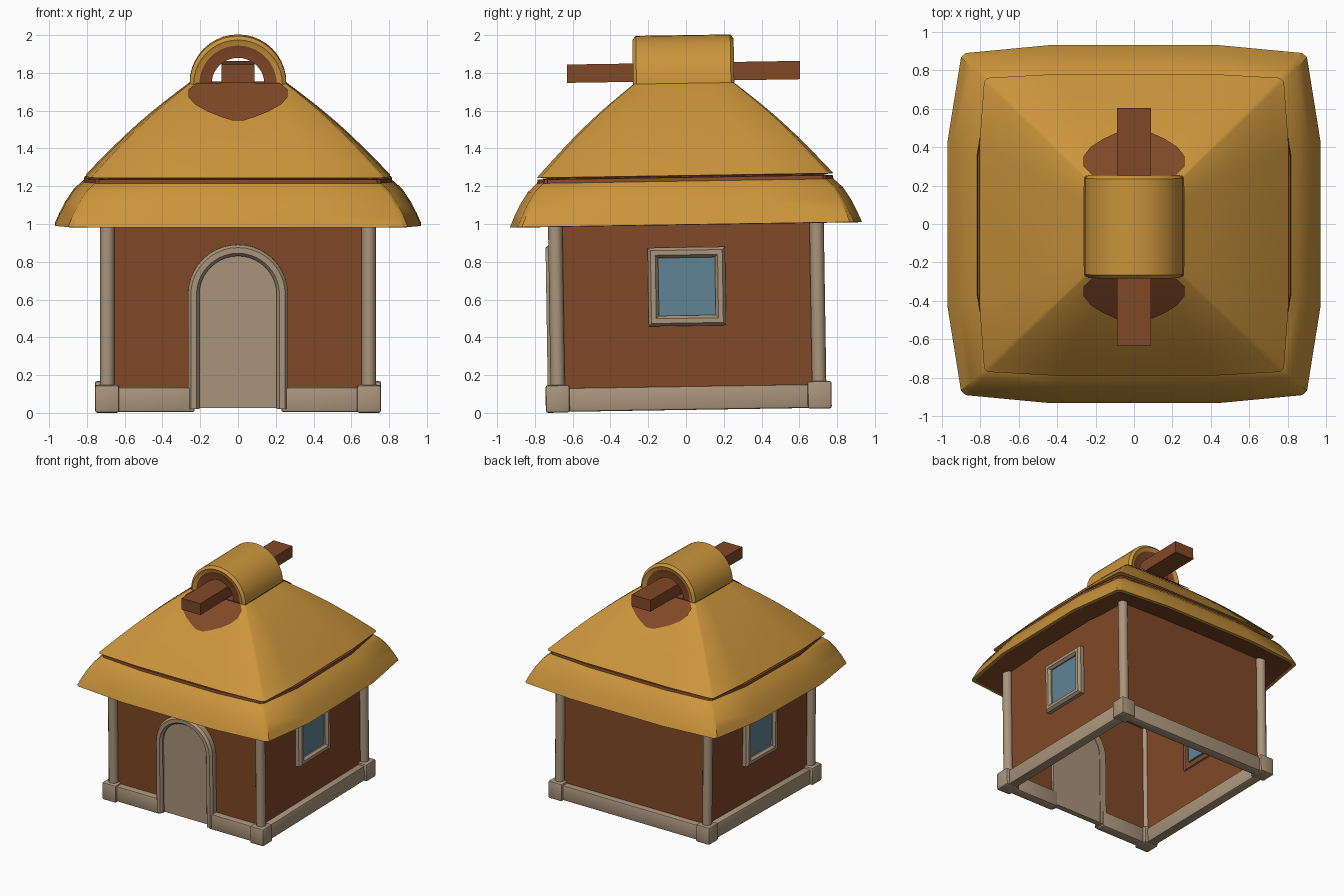
import bpy, bmesh, math
from mathutils import Matrix, Vector

if "Cube" in bpy.data.objects:
    bpy.data.objects.remove(bpy.data.objects["Cube"])


def material(name, rgb):
    m = bpy.data.materials.new(name)
    m.diffuse_color = (*rgb, 1)
    m.use_nodes = True
    m.node_tree.nodes["Principled BSDF"].inputs["Base Color"].default_value = m.diffuse_color
    return m


GOLD = material("thatch gold", (0.60, 0.30, 0.045))
BROWN = material("clay brown", (0.22, 0.065, 0.02))
TAN = material("pale wood", (0.40, 0.30, 0.20))
BLUE = material("window blue", (0.12, 0.23, 0.30))

# The whole hut leans very slightly forward
LEAN = Matrix.Translation((0, 0.015, 0.012)) @ Matrix.Rotation(0.0157, 4, 'X')


def finish(name, bm, mats):
    bmesh.ops.recalc_face_normals(bm, faces=bm.faces[:])
    bm.transform(LEAN)
    me = bpy.data.meshes.new(name)
    bm.to_mesh(me)
    bm.free()
    for m in mats:
        me.materials.append(m)
    ob = bpy.data.objects.new(name, me)
    bpy.context.collection.objects.link(ob)
    return ob


def loft(name, rings, mats, closed=True, caps=False, band_mat=None):
    """Skin a list of equal-length point rings."""
    bm = bmesh.new()
    vs = [[bm.verts.new(p) for p in r] for r in rings]
    n = len(rings[0])
    for a, b in zip(vs, vs[1:]):
        for i in range(n if closed else n - 1):
            j = (i + 1) % n
            f = bm.faces.new((a[i], a[j], b[j], b[i]))
            f.material_index = band_mat(i) if band_mat else 0
    if caps:
        bm.faces.new(vs[0])
        bm.faces.new(vs[-1])
    return finish(name, bm, mats)


def box(name, lo, hi, mat, bevel=0.0):
    bm = bmesh.new()
    bmesh.ops.create_cube(bm, size=1)
    lo, hi = Vector(lo), Vector(hi)
    for v in bm.verts:
        v.co = Vector((v.co[k] * abs(hi[k] - lo[k]) + (lo[k] + hi[k]) / 2 for k in range(3)))
    if bevel:
        bmesh.ops.bevel(bm, geom=bm.edges[:], offset=bevel, segments=2, affect='EDGES', profile=0.5)
    return finish(name, bm, [mat])


def ring(quad, z, s=1.0):
    """Mirror a quadrant (from the back edge to the right edge) into a full outline."""
    q = [(x * s, y * s) for x, y in quad]
    pts = q + [(x, -y) for x, y in reversed(q)]
    pts += [(-x, -y) for x, y in q] + [(-x, y) for x, y in reversed(q)]
    return [(x, y, z) for x, y in pts]


def arch(section, spring, base=None, n=20):
    """Sweep a (radius, y) section over an arch, with straight legs if base is given."""
    rings = [[(r * math.cos(math.pi * i / n), y, spring + r * math.sin(math.pi * i / n))
              for r, y in section] for i in range(n + 1)]
    if base is not None:
        rings = [[(r, y, base) for r, y in section]] + rings + [[(-r, y, base) for r, y in section]]
    return rings


# Walls: open shell, no floor
W = 0.68
loft("walls", [[(-W, -W, z), (W, -W, z), (W, W, z), (-W, W, z)] for z in (0.08, 1.15)], [BROWN])

# Corner posts, feet and base beams
for sx in (-1, 1):
    for sy in (-1, 1):
        tag = ("left" if sx < 0 else "right") + ("_front" if sy < 0 else "_back")
        loft("post_" + tag, [[(sx * 0.692 + 0.038 * math.cos(a * math.pi / 6),
                               sy * 0.692 + 0.038 * math.sin(a * math.pi / 6), z)
                              for a in range(12)] for z in (0.1, 1.06)], [TAN], caps=True)
        box("foot_" + tag, (sx * 0.63, sy * 0.63, 0), (sx * 0.757, sy * 0.757, 0.146), TAN, 0.012)
    box("side_beam", (sx * 0.655, -0.66, 0.004), (sx * 0.735, 0.66, 0.13), TAN, 0.01)
    box("front_beam", (sx * 0.23, -0.735, 0.004), (sx * 0.66, -0.655, 0.135), TAN, 0.01)
box("back_beam", (-0.66, 0.655, 0.004), (0.66, 0.735, 0.13), TAN, 0.01)

# Arched door and its frame
loft("door_frame", arch([(0.205, -0.66), (0.205, -0.725), (0.22, -0.745),
                         (0.25, -0.745), (0.265, -0.725), (0.265, -0.66)], 0.625, 0.02),
     [TAN], caps=True)
outline = [p[0] for p in arch([(0.207, 0)], 0.625, 0.025)]
loft("door", [[(x, y, z) for x, _, z in outline] for y in (-0.71, -0.665)], [TAN], caps=True)

# Side windows
for s, tag in ((-1, "left"), (1, "right")):
    sect = [(0.205, 0.665), (0.205, 0.71), (0.19, 0.73), (0.165, 0.73), (0.15, 0.71), (0.15, 0.665)]
    loft("window_frame_" + tag,
         [[(s * x, a * h, 0.657 + b * (h + 0.003)) for a, b in ((-1, -1), (1, -1), (1, 1), (-1, 1))]
          for h, x in sect], [TAN])
    box("window_pane_" + tag, (s * 0.668, -0.152, 0.503), (s * 0.7, 0.152, 0.811), BLUE)

# Roof outlines, one quadrant each
EAVE = [(0.43, 0.932), (0.875, 0.89), (0.90, 0.868), (0.97, 0.43)]
MID = [(0.40, 0.785), (0.76, 0.765), (0.78, 0.745), (0.805, 0.40)]
TOP = [(0.14, 0.265), (0.25, 0.262), (0.258, 0.255), (0.26, 0.14)]

# Lower thatch skirt, brown soffit and brown underlayer
loft("lower_thatch", [ring(EAVE, z, s) for s, z in
     ((0.975, 0.983), (1.0, 0.985), (0.975, 1.04), (0.94, 1.105), (0.895, 1.17), (0.843, 1.215), (0.80, 1.22))],
     [GOLD])
loft("soffit", [ring(EAVE, 0.985, 0.98), ring(EAVE, 1.05, 0.72)], [BROWN])
loft("roof_underlayer", [ring(EAVE, 1.19, 0.847), ring(EAVE, 1.235, 0.838), ring(EAVE, 1.238, 0.79),
                         ring(TOP, 1.69, 0.95)], [BROWN])


# Upper thatch: slightly bulging pyramid
def height(t):
    return 1.245 + 0.488 * t + 0.025 * math.sin(math.pi * t)


def mix(t):
    return [(a[0] + (b[0] - a[0]) * t, a[1] + (b[1] - a[1]) * t) for a, b in zip(MID, TOP)]


loft("upper_thatch", [ring(MID, 1.24, 0.93)] + [ring(mix(i / 8), height(i / 8)) for i in range(9)], [GOLD])
box("ridge_floor", (-0.25, -0.255, 1.70), (0.25, 0.255, 1.735), BROWN)

# Barrel ridge with a hole through it
barrel = [(0.14, -0.25), (0.205, -0.255), (0.235, -0.268), (0.256, -0.25),
          (0.256, 0.25), (0.235, 0.268), (0.205, 0.255), (0.14, 0.25)]
loft("barrel_ridge", arch(barrel, 1.732), [BROWN, GOLD], caps=True,
     band_mat=lambda i: 1 if 1 <= i <= 5 else 0)

# Brown patch on the slope under each end of the barrel
rows = [(0.55, 0.03), (0.59, 0.09), (0.65, 0.16), (0.73, 0.225), (0.82, 0.262), (0.92, 0.262), (1.0, 0.22)]
for s, tag in ((-1, "front"), (1, "back")):
    loft("patch_" + tag, [[(w * k / 3, s * (0.785 - 0.52 * t + 0.006), height(t) + 0.006)
                           for k in range(-3, 4)] for t, w in rows], [BROWN], closed=False)

# Ridge beam
box("ridge_beam", (-0.088, -0.617, 1.745), (0.088, 0.617, 1.842), BROWN)

# Smooth shading with crisp edges
for ob in bpy.context.scene.objects:
    ob.select_set(True)
    bpy.context.view_layer.objects.active = ob
bpy.ops.object.shade_smooth_by_angle(angle=math.radians(32))
